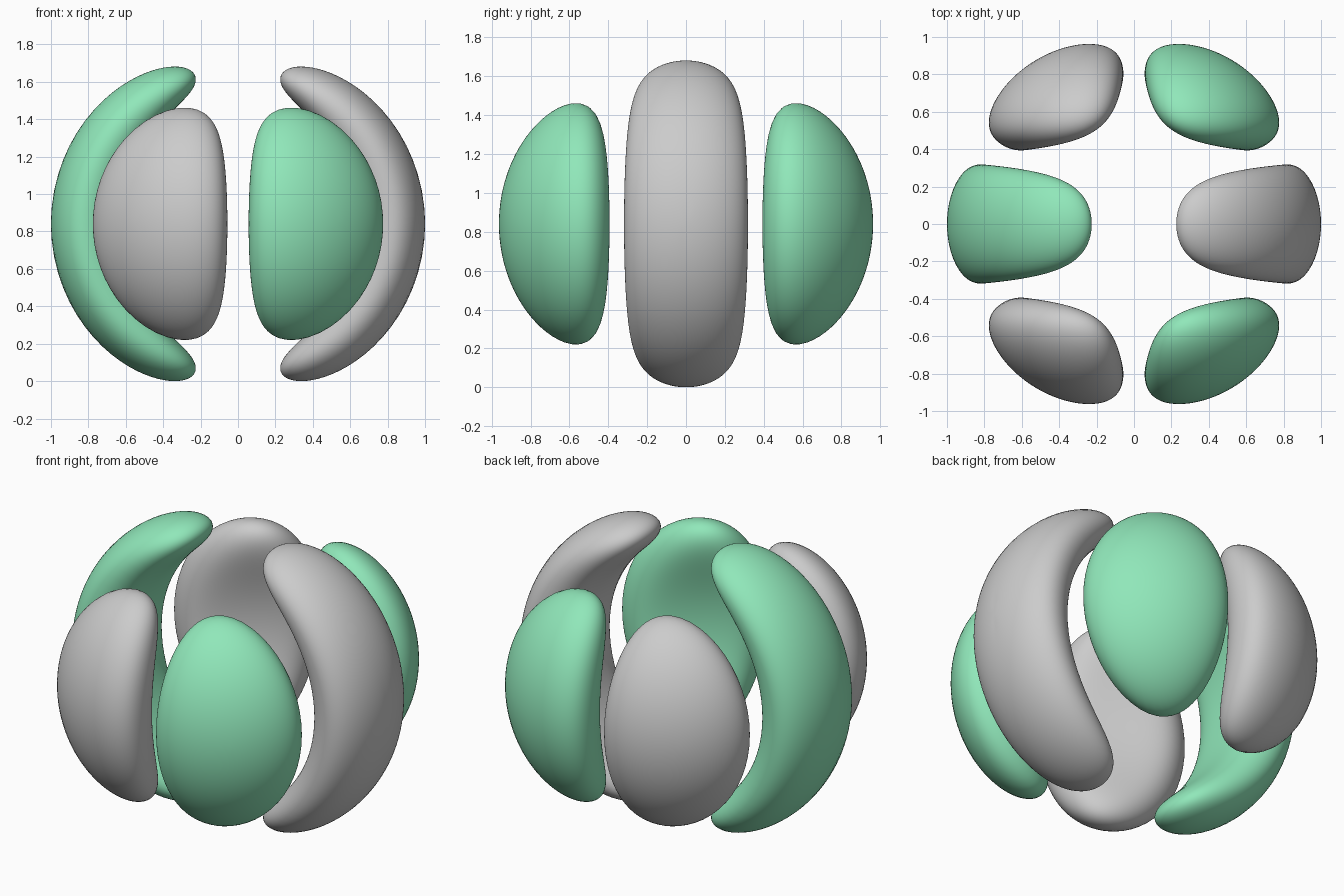
import bpy, bmesh
from math import sin, cos, pi, log, sqrt, radians, asin, acos
from mathutils import Vector

if "Cube" in bpy.data.objects:
    bpy.data.objects.remove(bpy.data.objects["Cube"])

SHELL, SPREAD, LEVEL = 0.82, 0.1125, 0.278   # shell radius, softness, cut level
ROWS, COLS = 56, 96

green = bpy.data.materials.new("green")
green.diffuse_color = (0.28, 0.8, 0.49, 1)
green.use_nodes = True
green.node_tree.nodes["Principled BSDF"].inputs["Base Color"].default_value = green.diffuse_color


def strength(lat, lon):
    """Six-lobed wave on the sphere; lat is measured towards y, lon around y."""
    return abs(cos(lat) * (5 * sin(lat) ** 2 - 1)) * cos(lon)


def reach(peak, low, high, a, target):
    """Angles along direction a from the peak where strength drops to target."""
    dlat, dlon = cos(a), sin(a) * pi / 2
    dlat *= (high - peak) if dlat > 0 else (peak - low)
    near, far = 0.0, 1 / max(abs(cos(a)), abs(sin(a)))
    for _ in range(40):
        mid = (near + far) / 2
        if strength(peak + mid * dlat, mid * dlon) > target:
            near = mid
        else:
            far = mid
    return peak + near * dlat, near * dlon


def lobe(name, peak, low, high, sx, sy, material):
    top = sqrt(2 * log(strength(peak, 0) / LEVEL))
    bm = bmesh.new()

    def point(lat, lon, w):
        d = Vector((sx * cos(lat) * cos(lon), sy * sin(lat), cos(lat) * sin(lon)))
        return bm.verts.new(d * (SHELL + SPREAD * w))

    # rings run from the outer pole over the rim to the inner pole
    rings = []
    for i in range(1, ROWS):
        w = top * cos(pi * i / ROWS)
        target = LEVEL * 2.718281828 ** (w * w / 2)
        rings.append([point(*reach(peak, low, high, 2 * pi * j / COLS, target), w)
                      for j in range(COLS)])
    outer, inner = point(peak, 0, top), point(peak, 0, -top)
    for j in range(COLS):
        k = (j + 1) % COLS
        bm.faces.new((outer, rings[0][j], rings[0][k]))
        bm.faces.new((inner, rings[-1][k], rings[-1][j]))
        for a, b in zip(rings, rings[1:]):
            bm.faces.new((a[j], b[j], b[k], a[k]))
    bmesh.ops.recalc_face_normals(bm, faces=bm.faces)
    mesh = bpy.data.meshes.new(name)
    bm.to_mesh(mesh)
    bm.free()
    for p in mesh.polygons:
        p.use_smooth = True
    if material:
        mesh.materials.append(material)
    obj = bpy.data.objects.new(name, mesh)
    bpy.context.collection.objects.link(obj)
    return obj


node = asin(sqrt(0.2))               # latitude where the wave vanishes
crest = acos(sqrt(4 / 15))           # latitude of the outer crests

lobes = []
for side, sx in (("right", 1), ("left", -1)):
    # long crescent in the middle
    lobes.append(lobe(side + "_crescent", 0, -node, node, sx, 1, green if sx < 0 else None))
    # shorter lobes front and back
    for end, sy in (("front", -1), ("back", 1)):
        lobes.append(lobe(f"{end}_{side}_lobe", crest, node, pi / 2, sx, sy,
                          green if sx > 0 else None))

# stand on the ground
drop = min(v.co.z for o in lobes for v in o.data.vertices)
for o in lobes:
    for v in o.data.vertices:
        v.co.z -= drop
